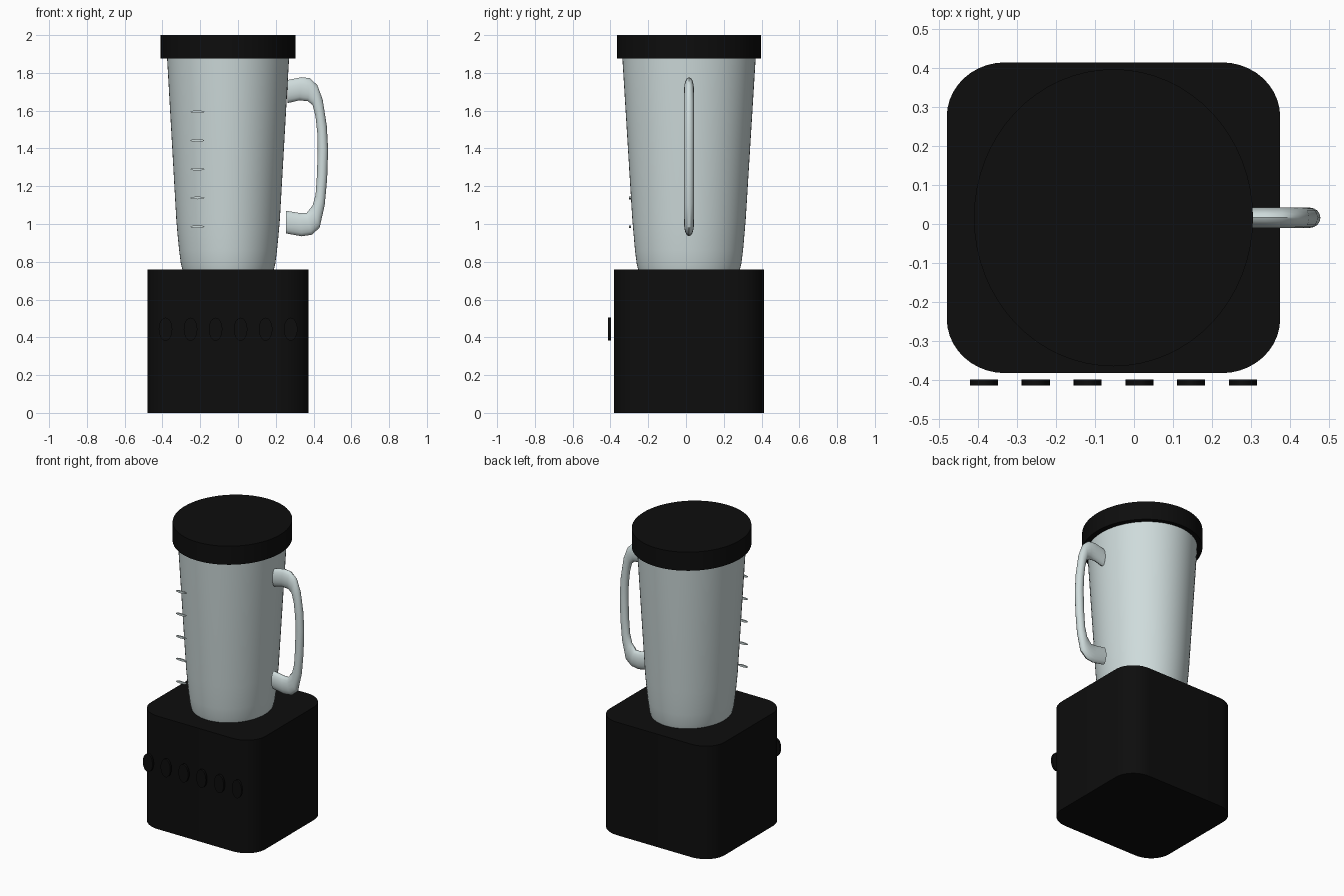
import bpy, bmesh, math
from mathutils import Vector

if "Cube" in bpy.data.objects:
    bpy.data.objects.remove(bpy.data.objects["Cube"], do_unlink=True)

CX, CY = -0.0525, 0.016      # centre axis of the body


def material(name, rgb):
    m = bpy.data.materials.new(name)
    m.use_nodes = True
    m.diffuse_color = (*rgb, 1)
    m.node_tree.nodes["Principled BSDF"].inputs["Base Color"].default_value = (*rgb, 1)
    return m


black = material("black plastic", (0.004, 0.004, 0.004))
glass = material("pale grey glass", (0.62, 0.71, 0.71))


def finish(name, bm, mat):
    bmesh.ops.recalc_face_normals(bm, faces=bm.faces)
    mesh = bpy.data.meshes.new(name)
    bm.to_mesh(mesh)
    bm.free()
    mesh.materials.append(mat)
    ob = bpy.data.objects.new(name, mesh)
    bpy.context.collection.objects.link(ob)
    bpy.ops.object.select_all(action="DESELECT")
    ob.select_set(True)
    bpy.context.view_layer.objects.active = ob
    bpy.ops.object.shade_smooth_by_angle(angle=math.radians(35))
    return ob


def loft(name, rings, mat):
    """Skin a list of point rings and cap both ends."""
    bm = bmesh.new()
    loops = [[bm.verts.new(p) for p in ring] for ring in rings]
    n = len(loops[0])
    for a, b in zip(loops, loops[1:]):
        for i in range(n):
            j = (i + 1) % n
            bm.faces.new((a[i], a[j], b[j], b[i]))
    bm.faces.new(loops[0])
    bm.faces.new(loops[-1])
    return finish(name, bm, mat)


def ellipse(centre, u, v, n):
    """Ring of points around centre with half axes u and v."""
    c, u, v = Vector(centre), Vector(u), Vector(v)
    return [c + u * math.cos(t) + v * math.sin(t)
            for t in (2 * math.pi * i / n for i in range(n))]


def upright(name, profile, mat):
    """Oval turned body from (x radius, y radius, height) steps."""
    loft(name, [ellipse((CX, CY, z), (rx, 0, 0), (0, ry, 0), 64)
                for rx, ry, z in profile], mat)


def front_disc(name, x, z, half_w, half_h, y0, y1, mat):
    """Thin oval disc facing the front."""
    loft(name, [ellipse((x, y, z), (half_w, 0, 0), (0, 0, half_h), 24)
                for y in (y0, y1)], mat)


# Motor base: box with rounded upright corners
bm = bmesh.new()
bmesh.ops.create_cube(bm, size=2)
upright_edges = [e for e in bm.edges
                 if abs(e.verts[0].co.z - e.verts[1].co.z) > 1]
bmesh.ops.bevel(bm, geom=upright_edges, offset=0.35, segments=10,
                profile=0.5, affect="EDGES")
bmesh.ops.scale(bm, vec=(0.4265, 0.3975, 0.38), verts=bm.verts)
bmesh.ops.translate(bm, vec=(CX, CY, 0.38), verts=bm.verts)
finish("motor_base", bm, black)

# Tapered jar and lid
upright("jar", [(0.241, 0.268, 0.755), (0.250, 0.277, 0.79),
                (0.259, 0.286, 0.86), (0.267, 0.293, 0.94),
                (0.274, 0.300, 1.02), (0.323, 0.353, 1.88)], glass)
upright("lid", [(0.357, 0.38, 1.875), (0.357, 0.38, 2.0)], black)

# Handle: oval sections spanning outer and inner edge points (x, z)
outer = [(.255, .95), (.337, .935), (.39, .943), (.432, .98), (.459, 1.10),
         (.472, 1.24), (.477, 1.395), (.47, 1.52), (.448, 1.66),
         (.42, 1.735), (.38, 1.772), (.335, 1.777), (.263, 1.762)]
inner = [(.255, 1.07), (.326, 1.058), (.362, 1.057), (.395, 1.098),
         (.411, 1.157), (.418, 1.26), (.422, 1.395), (.42, 1.48),
         (.411, 1.565), (.395, 1.63), (.37, 1.65), (.326, 1.655), (.263, 1.64)]
sections = []
for (ox, oz), (ix, iz) in zip(outer, inner):
    sections.append(ellipse(((ox + ix) / 2, CY, (oz + iz) / 2),
                            ((ox - ix) / 2, 0, (oz - iz) / 2),
                            (0, 0.026, 0), 16))
loft("handle", sections, glass)

# Row of oval buttons
for i in range(6):
    front_disc(f"button_{i + 1}", CX + (i - 2.5) * 0.1325, 0.443,
               0.036, 0.061, -0.413, -0.398, black)

# Measuring marks in front of the jar
for i in range(5):
    front_disc(f"measure_mark_{i + 1}", -0.215, 0.986 + i * 0.152,
               0.037, 0.007, -0.301, -0.292, glass)
